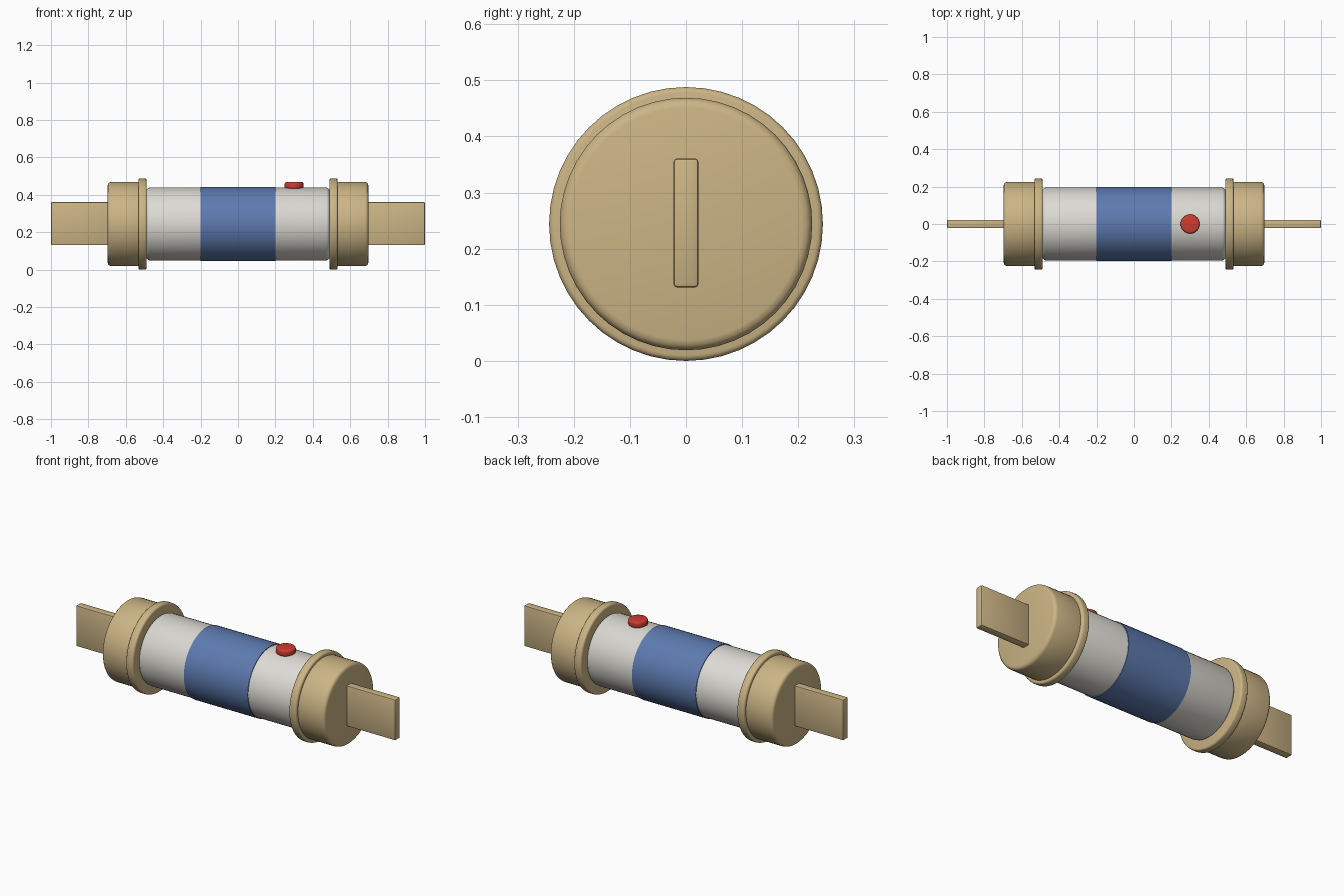
import bpy
import math

cube = bpy.data.objects.get("Cube")
if cube:
    bpy.data.objects.remove(cube, do_unlink=True)

AXIS_Z = 0.244


def make_material(name, rgb):
    mat = bpy.data.materials.new(name)
    mat.use_nodes = True
    color = (*rgb, 1.0)
    mat.diffuse_color = color
    mat.node_tree.nodes["Principled BSDF"].inputs["Base Color"].default_value = color
    return mat


brass = make_material("brass", (0.60, 0.46, 0.235))
ceramic = make_material("ceramic_white", (0.72, 0.70, 0.65))
blue = make_material("label_blue", (0.11, 0.195, 0.43))
red = make_material("indicator_red", (0.62, 0.045, 0.03))


def finish(name, mat, bevel, segments):
    """Name, colour, round the rims and smooth the active object."""
    obj = bpy.context.object
    obj.name = name
    obj.data.name = name
    obj.data.materials.append(mat)
    bpy.ops.object.transform_apply(location=False, rotation=True, scale=True)
    if bevel:
        mod = obj.modifiers.new("rounded_edges", "BEVEL")
        mod.width = bevel
        mod.segments = segments
        mod.limit_method = "ANGLE"
        mod.angle_limit = math.radians(40)
        bpy.ops.object.modifier_apply(modifier=mod.name)
    bpy.ops.object.shade_smooth_by_angle(angle=math.radians(35))
    return obj


def x_cylinder(name, x0, x1, radius, mat, bevel=0.0, segments=3):
    bpy.ops.mesh.primitive_cylinder_add(
        vertices=48, radius=radius, depth=x1 - x0,
        location=((x0 + x1) / 2, 0, AXIS_Z), rotation=(0, math.pi / 2, 0))
    return finish(name, mat, bevel, segments)


# Ceramic tube and the coloured sleeve around its middle
x_cylinder("body_tube", -0.49, 0.49, 0.195, ceramic, 0.018)
x_cylinder("label_band", -0.2, 0.2, 0.199, blue)

# End caps, their inner flanges and the contact blades
for side, label in ((1, "left"), (-1, "right")):
    def span(a, b):
        return sorted((side * a, side * b))

    x_cylinder(label + "_end_cap", *span(0.495, 0.697), 0.225, brass, 0.018)
    x_cylinder(label + "_cap_flange", *span(0.488, 0.533), 0.244, brass, 0.01)

    bpy.ops.mesh.primitive_cube_add(size=1, location=(side * 0.84, 0, AXIS_Z + 0.002))
    bpy.context.object.scale = (0.32, 0.044, 0.23)
    finish(label + "_contact_blade", brass, 0.006, 2)

# Indicator button on top of the tube
bpy.ops.mesh.primitive_cylinder_add(
    vertices=32, radius=0.051, depth=0.036, location=(0.3, 0, 0.45))
finish("indicator_button", red, 0.01, 3)
